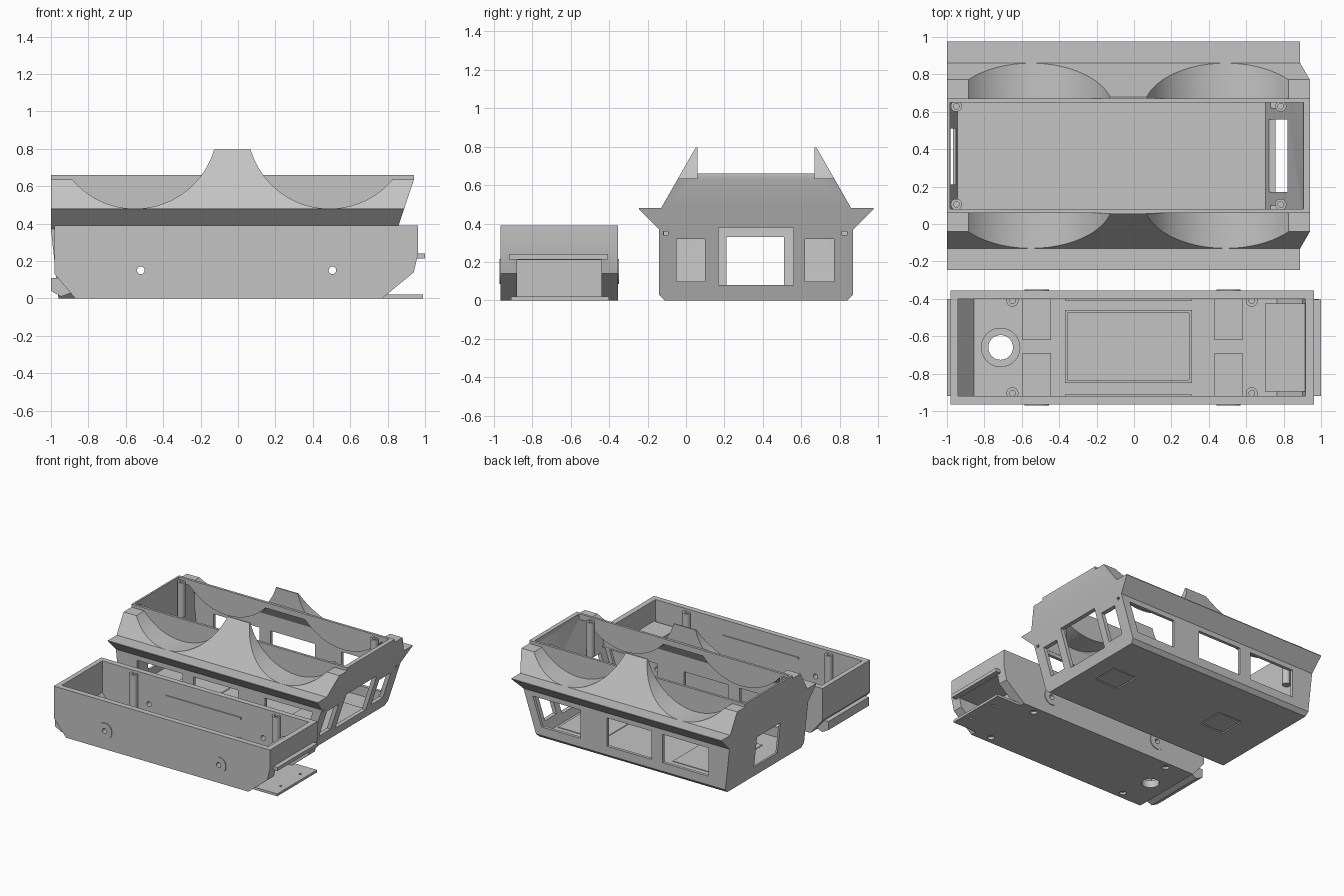
import bpy, bmesh, math

if "Cube" in bpy.data.objects:
    bpy.data.objects.remove(bpy.data.objects["Cube"])

grey = bpy.data.materials.new("plain grey")
grey.diffuse_color = (0.55, 0.55, 0.55, 1)
grey.use_nodes = True
grey.node_tree.nodes["Principled BSDF"].inputs["Base Color"].default_value = grey.diffuse_color


def prism(name, pts, axis, a, b):
    """Extrude a closed 2D profile along an axis from a to b."""
    place = {"x": lambda u, v, w: (w, u, v),
             "y": lambda u, v, w: (u, w, v),
             "z": lambda u, v, w: (u, v, w)}[axis]
    bm = bmesh.new()
    rings = [[bm.verts.new(place(u, v, w)) for u, v in pts] for w in (a, b)]
    n = len(pts)
    for i in range(n):
        j = (i + 1) % n
        bm.faces.new((rings[0][i], rings[0][j], rings[1][j], rings[1][i]))
    bm.faces.new(rings[0][::-1])
    bm.faces.new(rings[1])
    bmesh.ops.recalc_face_normals(bm, faces=bm.faces)
    mesh = bpy.data.meshes.new(name)
    bm.to_mesh(mesh)
    bm.free()
    mesh.materials.append(grey)
    obj = bpy.data.objects.new(name, mesh)
    bpy.context.collection.objects.link(obj)
    return obj


def box(name, x0, x1, y0, y1, z0, z1):
    return prism(name, [(x0, y0), (x1, y0), (x1, y1), (x0, y1)], "z", z0, z1)


def cyl(name, u, v, r, axis, a, b, n=32):
    pts = [(u + r * math.cos(2 * math.pi * i / n), v + r * math.sin(2 * math.pi * i / n))
           for i in range(n)]
    return prism(name, pts, axis, a, b)


def combine(obj, tool, op="DIFFERENCE"):
    mod = obj.modifiers.new("cut", "BOOLEAN")
    mod.operation, mod.object, mod.solver = op, tool, "EXACT"
    bpy.context.view_layer.objects.active = obj
    bpy.ops.object.modifier_apply(modifier=mod.name)
    bpy.data.objects.remove(tool)


def mirror_y(half, mid):
    return half + [(2 * mid - y, z) for y, z in reversed(half)]


# ---------- upper body shell ----------
MID = 0.365
WHEELS = (-0.55, 0.49)
body = prism("body_shell", mirror_y(
    [(-0.11, 0), (-0.14, 0.03), (-0.14, 0.37), (-0.245, 0.475), (-0.245, 0.48), (-0.13, 0.48),
     (0.05, 0.795), (0.06, 0.795), (0.06, 0.66)], MID), "x", -1.1, 1.1)
combine(body, prism("end_trim", [(-0.96, -0.1), (-0.96, 0), (-1, 0.37), (-1, 1), (0.94, 1),
                                 (0.94, 0.635), (0.73, 0), (0.73, -0.1)], "y", -1, 1.5), "INTERSECT")

# wheel arches and the flat shoulders at each end
SIDES = ((-0.5, 0.06), (0.67, 1.3))
for y0, y1 in SIDES:
    for x in WHEELS:
        combine(body, cyl("arch_cut", x, 0.92, 0.44, "y", y0, y1, 96))
    for x0, x1 in ((-1.2, WHEELS[0]), (WHEELS[1], 1.2)):
        combine(body, box("shoulder_cut", x0, x1, y0, y1, 0.635, 1.2))

# hollow interior that leaves thin arch linings
cavity = prism("cavity", mirror_y(
    [(-0.115, 0.02), (-0.115, 0.455), (-0.025, 0.615), (0.08, 0.615), (0.08, 1.2)], MID),
    "x", -1.1, 1.1)
combine(cavity, prism("cavity_trim", [(-0.945, 0), (-0.945, 0.02), (-0.985, 0.37), (-0.985, 1.5),
                                      (0.905, 1.5), (0.905, 0.635), (0.703, 0.02), (0.703, 0)],
                      "y", -1, 1.5), "INTERSECT")
for y0, y1 in ((-0.5, 0.08), (0.65, 1.3)):
    for x in WHEELS:
        combine(cavity, cyl("arch_lining", x, 0.92, 0.458, "y", y0, y1, 96))
combine(body, cavity)

# windows: front, rear and three per side
for y0, y1, z0, z1 in ((0.17, 0.56, 0.08, 0.38), (-0.05, 0.10, 0.10, 0.32), (0.62, 0.77, 0.10, 0.32)):
    combine(body, box("front_window", 0.6, 1.2, y0, y1, z0, z1))
combine(body, box("rear_window", -1.2, -0.9, 0.21, 0.51, 0.08, 0.33))
for pts in ([(-0.81, 0.1), (-0.40, 0.1), (-0.40, 0.33), (-0.81, 0.33)],
            [(-0.30, 0.1), (0.10, 0.1), (0.10, 0.33), (-0.30, 0.33)],
            [(0.34, 0.1), (0.69, 0.1), (0.77, 0.33), (0.34, 0.33)]):
    combine(body, prism("side_window", pts, "y", -0.6, 1.4))
for y in (-0.105, 0.825):
    combine(body, box("latch_hole", 0.6, 1.2, y - 0.012, y + 0.012, 0.342, 0.36))

# corner screw posts, floor panels and underside hatches
for x in (-0.95, 0.785):
    for y in (0.105, 0.63):
        post = cyl("body_post", x, y, 0.03, "z", 0.36, 0.64)
        combine(post, cyl("bore", x, y, 0.015, "z", 0.5, 0.8))
for x, w in ((-0.54, 0.19), (0.485, 0.195)):
    box("floor_panel", x - w, x + w, 0.06, 0.67, 0.018, 0.025)
    box("underside_hatch", x - 0.1, x + 0.1, MID - 0.1, MID + 0.1, 0.001, 0.008)
    combine(body, box("hatch_recess", x - 0.11, x + 0.11, MID - 0.11, MID + 0.11, -0.1, 0.01))

# ---------- lower chassis tray ----------
Y0, Y1 = -0.965, -0.355
tray = prism("chassis_tray", [(-0.87, 0), (0.77, 0), (0.94, 0.14), (0.963, 0.24), (0.963, 0.39),
                              (-0.98, 0.39), (-0.98, 0.13)], "y", Y0, Y1)
inner = prism("tray_cavity", [(-0.855, 0.03), (0.765, 0.03), (0.90, 0.15), (0.918, 0.24),
                              (0.918, 0.6), (-0.94, 0.6), (-0.94, 0.135)], "y", -0.92, -0.40)
combine(inner, box("recess_housing", 0.70, 1.0, -0.895, -0.425, 0.0, 0.225))
combine(tray, inner)
combine(tray, box("front_recess", 0.72, 1.2, -0.88, -0.44, 0.02, 0.21))

# axle bosses, mounts and holes
for x in (-0.52, 0.505):
    combine(tray, cyl("axle_hole", x, 0.15, 0.02, "y", -1.2, 0))
    for y0, y1 in ((Y0 - 0.006, Y0 + 0.001), (Y1 - 0.001, Y1 + 0.006)):
        boss = cyl("axle_boss", x, 0.15, 0.065, "y", y0, y1)
        combine(boss, cyl("bore", x, 0.15, 0.02, "y", -1.2, 0))
    for y0, y1 in ((-0.92, -0.69), (-0.62, -0.40)):
        box("axle_mount", x - 0.075, x + 0.075, y0, y1, 0.025, 0.09)

# screw posts with holes through the floor
for x in (-0.65, 0.63):
    for y in (-0.41, -0.905):
        combine(tray, cyl("screw_hole", x, y, 0.026, "z", -0.1, 0.02))
        post = cyl("tray_post", x, y, 0.032, "z", 0.02, 0.37)
        combine(post, cyl("bore", x, y, 0.015, "z", 0.2, 0.5))

# speaker ring around a round opening
combine(tray, cyl("round_opening", -0.713, -0.66, 0.066, "z", -0.1, 0.1, 48))
ring = cyl("floor_ring", -0.713, -0.66, 0.105, "z", 0.025, 0.06, 48)
combine(ring, cyl("bore", -0.713, -0.66, 0.066, "z", -0.1, 0.1, 48))

# battery frame on the floor and ribs on the long walls
frame = box("battery_frame", -0.37, 0.31, -0.85, -0.46, 0.025, 0.05)
combine(frame, box("frame_cut", -0.355, 0.295, -0.835, -0.475, 0, 0.2))
for y0, y1 in ((-0.921, -0.912), (-0.408, -0.399)):
    box("wall_rib", -0.37, 0.31, y0, y1, 0.25, 0.265)

# bumpers and front step plate
box("front_bumper", 0.93, 1.0, -0.92, -0.405, 0.213, 0.241)
step = box("front_step", 0.76, 0.99, -0.91, -0.40, 0.0, 0.02)
for y in (-0.78, -0.53):
    combine(step, cyl("step_hole", 0.93, y, 0.01, "z", -0.1, 0.1, 12))
prism("rear_bumper", [(-0.93, 0.11), (-1.0, 0.11), (-1.0, 0.04), (-0.945, 0.01), (-0.89, 0.03)],
      "y", -0.92, -0.40)
cyl("front_button", -0.66, 0.17, 0.017, "x", 0.715, 0.726, 16)

# smooth curved walls, keep edges crisp
bpy.ops.object.select_all(action="SELECT")
bpy.context.view_layer.objects.active = body
bpy.ops.object.shade_smooth_by_angle(angle=math.radians(25))
